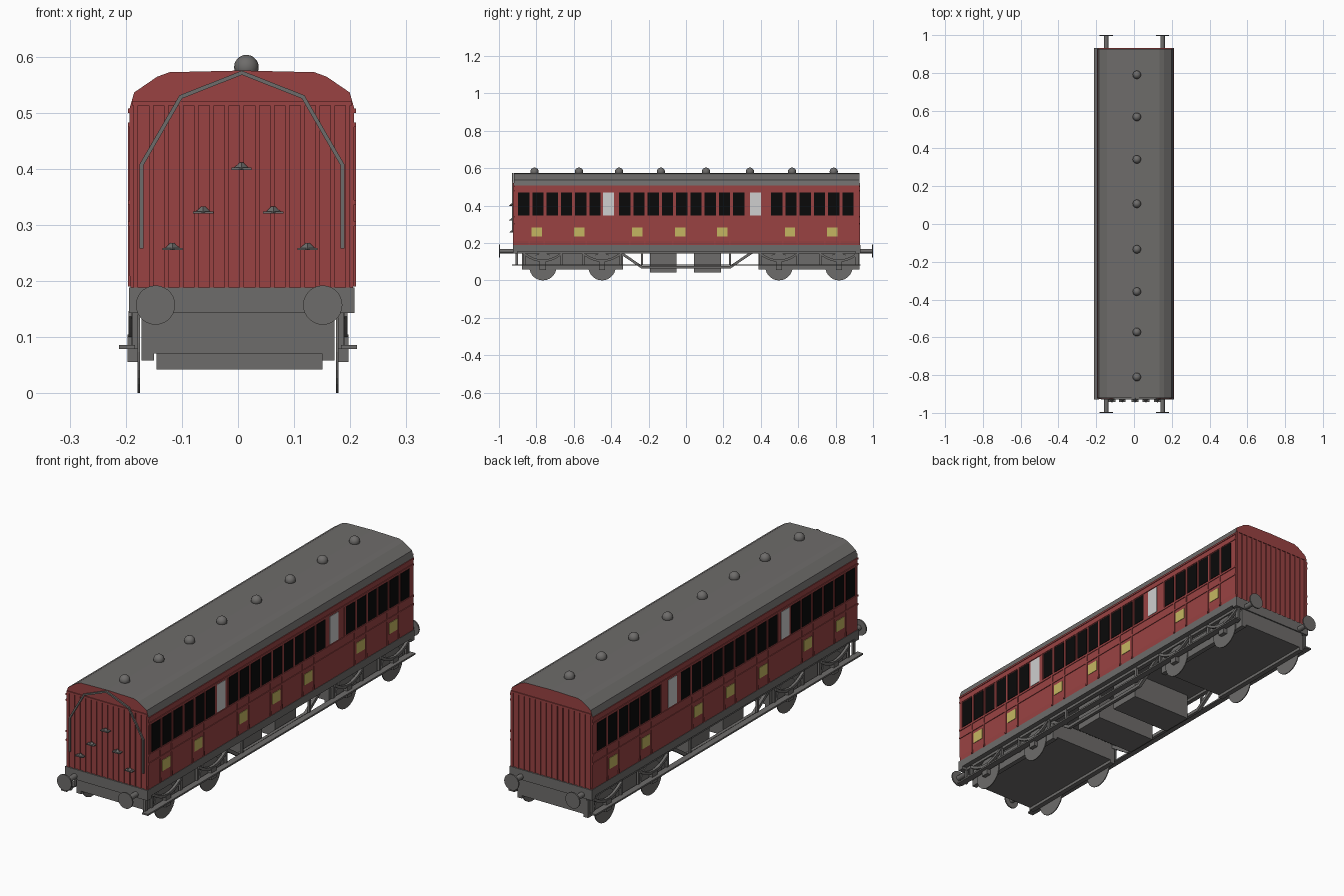
import bpy, bmesh, math
from mathutils import Matrix, Vector

old = bpy.data.objects.get("Cube")
if old:
    bpy.data.objects.remove(old, do_unlink=True)


def material(name, r, g, b):
    m = bpy.data.materials.new(name)
    m.use_nodes = True
    m.diffuse_color = (r, g, b, 1)
    m.node_tree.nodes["Principled BSDF"].inputs["Base Color"].default_value = (r, g, b, 1)
    return m


RED = material("maroon red", 0.32, 0.055, 0.055)
GREY = material("underframe grey", 0.155, 0.15, 0.145)
BLACK = material("window black", 0.003, 0.003, 0.003)
WHITE = material("frosted white", 0.62, 0.62, 0.62)
YELLOW = material("panel yellow", 0.56, 0.47, 0.12)

CX = 0.007           # body centre line
W = 0.2              # body half width
Y0, Y1 = -0.92, 0.927
SIDES = (-1, 1)


def finish(name, bm, *mats):
    bmesh.ops.recalc_face_normals(bm, faces=bm.faces[:])
    me = bpy.data.meshes.new(name)
    bm.to_mesh(me)
    bm.free()
    for m in mats:
        me.materials.append(m)
    ob = bpy.data.objects.new(name, me)
    bpy.context.collection.objects.link(ob)
    return ob


def add_box(bm, x, y, z):
    """Box from (low, high) spans."""
    size = Matrix.Diagonal((x[1] - x[0], y[1] - y[0], z[1] - z[0], 1))
    mid = Matrix.Translation((sum(x) / 2, sum(y) / 2, sum(z) / 2))
    bmesh.ops.create_cube(bm, size=1, matrix=mid @ size)


def boxes(name, mat, spans):
    bm = bmesh.new()
    for s in spans:
        add_box(bm, *s)
    return finish(name, bm, mat)


def around(c, half):
    return (c - half, c + half)


def flank(s, a, b, cx=0):
    """Span from a to b out from the centre line, on side s."""
    return tuple(sorted((cx + s * a, cx + s * b)))


def add_bar(bm, a, b, w):
    """Square bar between two points."""
    a, b = Vector(a), Vector(b)
    rot = (b - a).to_track_quat("Z", "X").to_matrix().to_4x4()
    scale = Matrix.Diagonal((w, w, (b - a).length + w * 0.5, 1))
    bmesh.ops.create_cube(bm, size=1, matrix=Matrix.Translation((a + b) / 2) @ rot @ scale)


def add_disc(bm, centre, r, depth, axis, n=28):
    rot = Matrix.Rotation(math.pi / 2, 4, axis)
    bmesh.ops.create_cone(bm, cap_ends=True, segments=n, radius1=r, radius2=r,
                          depth=depth, matrix=Matrix.Translation(centre) @ rot)


def smooth(ob):
    bpy.ops.object.select_all(action="DESELECT")
    ob.select_set(True)
    bpy.context.view_layer.objects.active = ob
    bpy.ops.object.shade_smooth_by_angle(angle=math.radians(35))


# Body shell and roof, one extruded section
half = [(0.198, 0.185), (W, 0.21), (W, 0.508), (0.192, 0.536), (0.151, 0.564), (0.129, 0.572), (0, 0.575)]
section = half + [(-x, z) for x, z in reversed(half[:-1])]
bm = bmesh.new()
face = bm.faces.new([bm.verts.new((CX + x, Y0, z)) for x, z in section])
ext = bmesh.ops.extrude_face_region(bm, geom=[face])
bmesh.ops.translate(bm, vec=(0, Y1 - Y0, 0), verts=[v for v in ext["geom"] if isinstance(v, bmesh.types.BMVert)])
bm.normal_update()
for f in bm.faces:
    f.material_index = int(abs(f.normal.y) < 0.5 and f.calc_center_median().z > 0.51)
finish("body_and_roof", bm, RED, GREY)

# Roof ventilators
bm = bmesh.new()
for y in (-0.81, -0.572, -0.358, -0.134, 0.107, 0.342, 0.567, 0.79):
    bmesh.ops.create_uvsphere(bm, u_segments=16, v_segments=10, radius=0.022,
                              matrix=Matrix.Translation((0.015, y, 0.581)))
smooth(finish("roof_ventilators", bm, GREY))

# Side windows, doors and panels
PITCH, WIN = 0.0762, 0.06
starts = [first + i * PITCH for first, n in ((-0.898, 6), (-0.358, 9), (0.455, 6)) for i in range(n)]
doors = (-0.414, 0.371)
plates = (-0.797, -0.572, -0.26, -0.03, 0.193, 0.556, 0.783)
for s, side in zip(SIDES, ("right", "left")):
    x = flank(s, W - 0.002, W + 0.002, CX)
    bead = flank(s, W - 0.002, W + 0.003, CX)
    boxes(side + "_windows", BLACK, [(x, (y, y + WIN), (0.348, 0.47)) for y in starts])
    boxes(side + "_door_panes", WHITE, [(x, around(y, 0.029), (0.348, 0.47)) for y in doors])
    boxes(side + "_yellow_panels", YELLOW, [(x, around(y, 0.028), (0.235, 0.283)) for y in plates])
    spans = [(bead, (Y0, Y1), around(z, 0.004)) for z in (0.302, 0.34, 0.478, 0.503)]
    spans += [(bead, around(y - 0.008, 0.004), (0.344, 0.474)) for y in starts]
    spans += [(bead, around(y + d, 0.004), (0.19, 0.34)) for y in plates for d in (-0.04, 0.04)]
    boxes(side + "_beading", RED, spans)

# Vertical ribs on both ends
for y, end in ((Y0, "front"), (Y1, "back")):
    ribs = [(around(CX - 0.189 + i * 0.027, 0.004), around(y, 0.004), (0.188, 0.513)) for i in range(15)]
    ribs.append((around(CX, 0.196), around(y, 0.004), (0.513, 0.521)))
    boxes(end + "_end_ribs", RED, ribs)

# Front pipe following the roof line
path = [(0.179, 0.26), (0.179, 0.407), (0.109, 0.528), (0, 0.571)]
bm = bmesh.new()
for s in SIDES:
    for a, b in zip(path, path[1:]):
        add_bar(bm, (CX + s * a[0], Y0 - 0.006, a[1]), (CX + s * b[0], Y0 - 0.006, b[1]), 0.007)
finish("front_pipe", bm, GREY)

# Front steps: small wedge brackets
bm = bmesh.new()
for x, z in ((-0.117, 0.257), (-0.062, 0.322), (0.006, 0.4), (0.063, 0.322), (0.124, 0.257)):
    add_box(bm, around(x, 0.018), (Y0 - 0.022, Y0), around(z, 0.002))
    bmesh.ops.create_cone(bm, cap_ends=True, segments=4, radius1=0.016, radius2=0.003, depth=0.012,
                          matrix=Matrix.Translation((x, Y0 - 0.01, z + 0.005)))
finish("front_steps", bm, GREY)

# Underframe, headstocks and solebars
boxes("underframe", GREY, [
    (around(CX, W), (Y0, Y1), (0.155, 0.188)),
    (around(CX, 0.201), (Y0 - 0.006, Y0 + 0.02), (0.143, 0.188)),
    (around(CX, 0.201), (Y1 - 0.02, Y1 + 0.006), (0.143, 0.188))]
    + [(flank(s, 0.165, 0.185), (Y0, Y1), (0.143, 0.16)) for s in SIDES])

# Buffers
bm = bmesh.new()
for s in SIDES:
    for e in SIDES:
        x = 0.002 + s * 0.149
        add_disc(bm, (x, e * 0.955, 0.157), 0.012, 0.08, "X", 12)
        add_disc(bm, (x, e * 0.997, 0.157), 0.035, 0.006, "X")
smooth(finish("buffers", bm, GREY))

# Bogies with wheels, axle boxes and leaf springs
axles = {"front": (-0.765, -0.449), "back": (0.497, 0.818)}
for end, ys in axles.items():
    mid = sum(ys) / 2
    frame = [(around(0.002, 0.166), around(mid, 0.27), (0.071, 0.15))]
    frame += [(flank(s, 0.15, 0.172), around(mid, 0.27), (0.058, 0.135)) for s in SIDES]
    frame += [(flank(s, 0.18, 0.19), around(y + d, 0.006), (0.08, 0.15))
              for s in SIDES for y in ys for d in (-0.1, 0.1)]
    frame += [(flank(s, 0.178, 0.197), around(y, 0.017), (0.056, 0.105)) for s in SIDES for y in ys]
    boxes(end + "_bogie_frame", GREY, frame)
    bm = bmesh.new()
    for s in SIDES:
        for y in ys:
            add_disc(bm, (s * 0.177, y, 0.073), 0.073, 0.004, "Y")
    finish(end + "_wheels", bm, GREY)
    bm = bmesh.new()
    for s in SIDES:
        for y in ys:
            bow = [(s * 0.189, y + t * 0.024, 0.105 + 0.0022 * t * t) for t in range(-4, 5)]
            for a, b in zip(bow, bow[1:]):
                add_bar(bm, a, b, 0.012)
    finish(end + "_leaf_springs", bm, GREY)

# Long footboards and their hangers
boxes("footboards", GREY, [(flank(s, 0.184, 0.212), (Y0 - 0.01, Y1 + 0.005), (0.079, 0.086)) for s in SIDES]
      + [(flank(s, 0.178, 0.188), around(y, 0.006), (0.079, 0.15))
         for s in SIDES for y in (-0.905, -0.235, 0.235, 0.91)])

# Truss rods
bm = bmesh.new()
for s in SIDES:
    rod = [(s * 0.165, y, z) for y, z in ((-0.35, 0.148), (-0.235, 0.07), (0.235, 0.07), (0.35, 0.148))]
    for a, b in zip(rod, rod[1:]):
        add_bar(bm, a, b, 0.014)
finish("truss_rods", bm, GREY)

# Equipment boxes under the floor
boxes("equipment_boxes", GREY, [(around(0.003, 0.148), y, (0.042, 0.156)) for y in ((-0.193, -0.05), (0.043, 0.187))])
